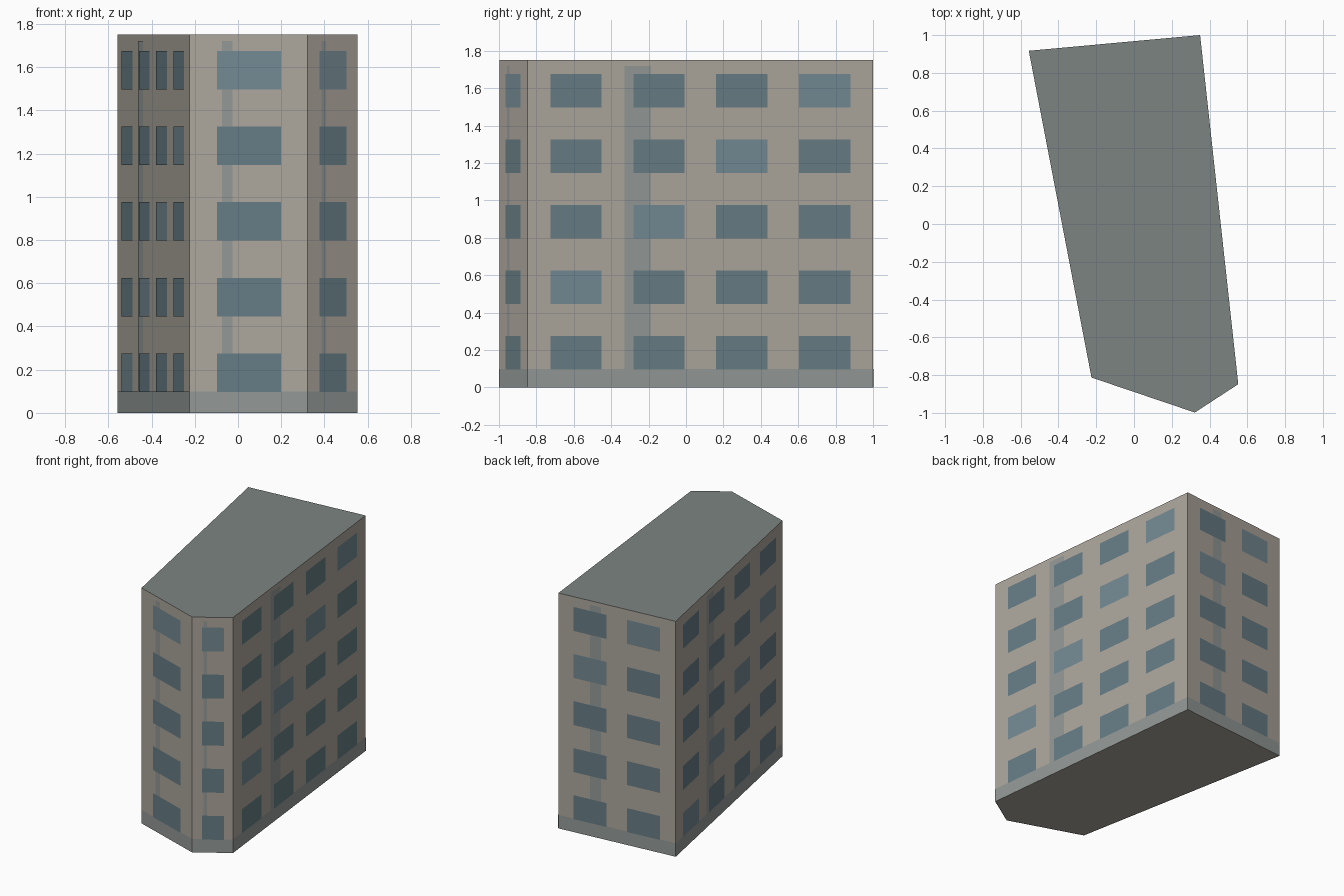
import bpy
from mathutils import Vector

if "Cube" in bpy.data.objects:
    bpy.data.objects.remove(bpy.data.objects["Cube"])

H = 1.75
PLINTH = 0.10
# footprint corners, counter-clockwise from above
PLAN = [(-0.557, 0.917), (-0.225, -0.813), (0.322, -0.998), (0.552, -0.848), (0.35, 1.0)]
FOUR = [(0.066, 0.214), (0.307, 0.455), (0.546, 0.694), (0.786, 0.934)]
TWO = [(0.13, 0.41), (0.587, 0.867)]
ONE = [(0.235, 0.775)]
# per wall: window spans, stripe span (fractions along the wall), lighter-window offset
WALLS = [(FOUR, (0.285, 0.357), 0), (ONE, (0.275, 0.365), 1), (ONE, (0.275, 0.365), 1),
         (FOUR, (0.281, 0.357), 4), (TWO, (0.272, 0.366), 2)]


def material(name, rgb):
    m = bpy.data.materials.new(name)
    lin = [((c / 255 + 0.055) / 1.055) ** 2.4 for c in rgb]
    m.diffuse_color = (*lin, 1)
    m.use_nodes = True
    m.node_tree.nodes["Principled BSDF"].inputs["Base Color"].default_value = m.diffuse_color
    return m


def make(name, verts, faces, mat):
    me = bpy.data.meshes.new(name)
    me.from_pydata(verts, [], faces)
    me.materials.append(mat)
    ob = bpy.data.objects.new(name, me)
    bpy.context.collection.objects.link(ob)
    return ob


def panels(name, rects, offset, mat):
    """Thin flush panels; each rect is (wall index, u0, u1, z0, z1)."""
    verts, faces = [], []
    for w, u0, u1, z0, z1 in rects:
        a, b = Vector((*PLAN[w], 0)), Vector((*PLAN[(w + 1) % 5], 0))
        d = b - a
        out = Vector((d.y, -d.x, 0)).normalized() * offset
        n = len(verts)
        for u, z in ((u0, z0), (u1, z0), (u1, z1), (u0, z1)):
            verts.append(a + d * u + out + Vector((0, 0, z)))
        faces.append((n, n + 1, n + 2, n + 3))
    return make(name, verts, faces, mat)


wall_mat = material("stone", (172, 166, 156))
roof_mat = material("roof_grey", (124, 132, 129))
trim_mat = material("trim_grey", (147, 153, 151))
glass_mat = material("glass", (103, 125, 133))
light_mat = material("pale_glass", (116, 138, 147))

# walls and underside
n = len(PLAN)
low = [(x, y, 0) for x, y in PLAN]
top = [(x, y, H) for x, y in PLAN]
sides = [(i, (i + 1) % n, (i + 1) % n + n, i + n) for i in range(n)]
make("walls", low + top, sides + [tuple(reversed(range(n)))], wall_mat)

# flat roof
make("roof", top, [tuple(range(n))], roof_mat)

# plinth band and vertical stripes
panels("plinth", [(w, 0, 1, 0, PLINTH) for w in range(n)], 0.0015, trim_mat)
panels("stripes", [(w, *WALLS[w][1], PLINTH, 1.72) for w in range(n)], 0.0015, trim_mat)

# five floors of windows
dark, pale = [], []
for w, (spans, _, shift) in enumerate(WALLS):
    for col, (u0, u1) in enumerate(spans):
        for floor in range(5):
            z = 0.097 + 0.35 * floor
            group = pale if (col - floor - shift) % 5 == 0 else dark
            group.append((w, u0, u1, z, z + 0.178))
panels("windows", dark, 0.003, glass_mat)
panels("pale_windows", pale, 0.003, light_mat)
